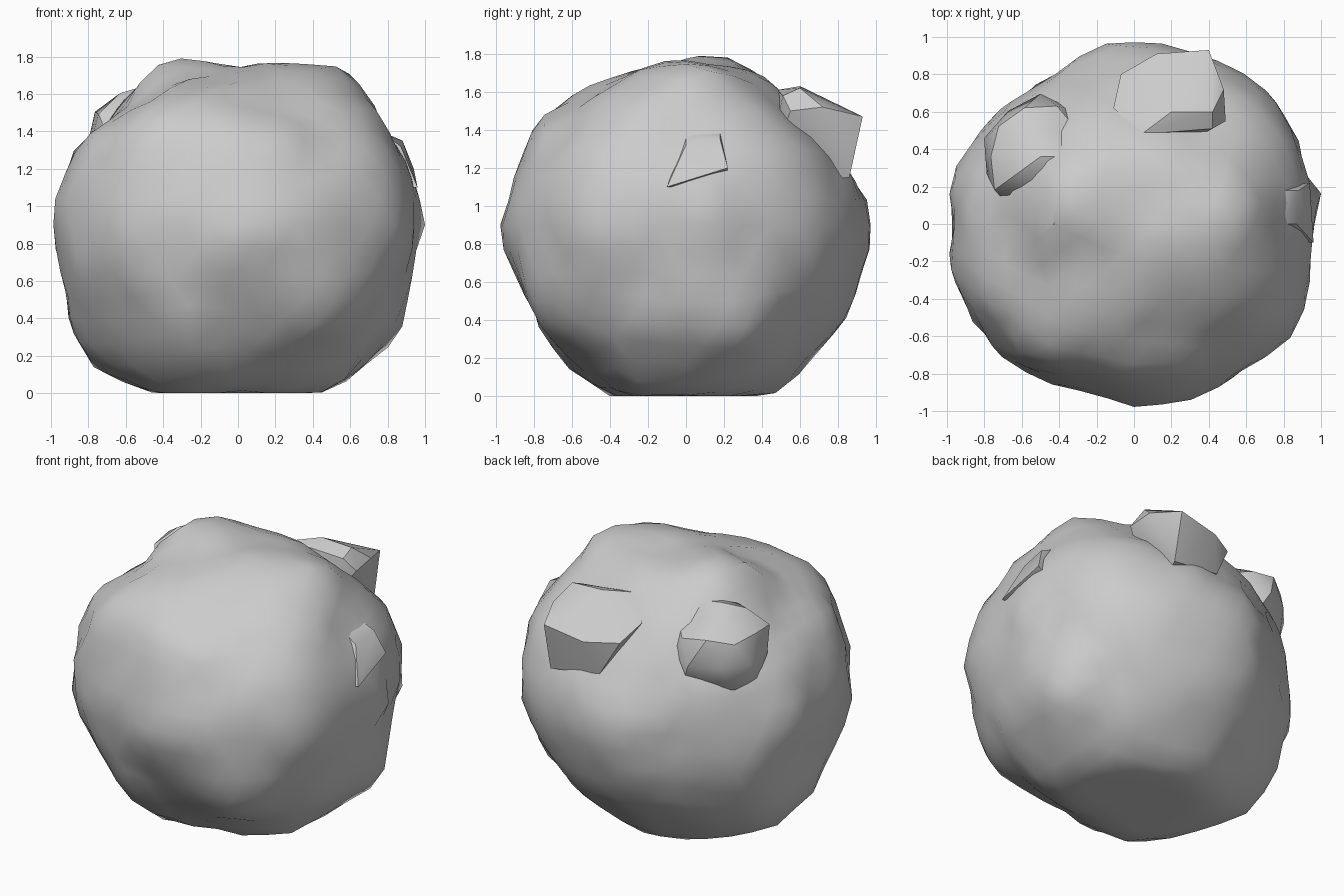
import bpy
import bmesh
import math
from mathutils import Vector, noise

cube = bpy.data.objects.get("Cube")
if cube:
    bpy.data.objects.remove(cube, do_unlink=True)

CENTRE = Vector((0, 0, 0.9))

# One stone colour
stone = bpy.data.materials.new("grey_stone")
stone.use_nodes = True
GREY = (0.6, 0.6, 0.6, 1)
stone.diffuse_color = GREY
stone.node_tree.nodes["Principled BSDF"].inputs["Base Color"].default_value = GREY

# Upright outlines, with height measured from the ground
front_outline = [(-1, 1), (-.97, .6), (-.9, .3), (-.77, .14), (-.4, .02), (.45, .01),
                 (.62, .16), (.88, .36), (.92, .65), (1, .87), (.96, 1.2), (.76, 1.5),
                 (.6, 1.73), (.27, 1.78), (0, 1.75), (-.33, 1.79), (-.47, 1.74),
                 (-.6, 1.6), (-.78, 1.42), (-.93, 1.27)]
side_outline = [(-.98, .87), (-.9, .6), (-.8, .42), (-.6, .2), (-.25, .01), (.43, .01),
                (.6, .2), (.85, .35), (.95, .6), (.98, .9), (.95, 1.1), (.83, 1.25),
                (.6, 1.5), (.43, 1.7), (.1, 1.76), (-.4, 1.69), (-.6, 1.59),
                (-.8, 1.48), (-.86, 1.35), (-.92, 1.1)]
# Level and slanted outlines, measured from the middle of the boulder
plan_outline = [(1, .17), (.97, -.1), (.96, -.35), (.87, -.6), (.6, -.8), (.4, -.93),
                (0, -.97), (-.25, -.9), (-.65, -.78), (-.87, -.5), (-1, -.23), (-.95, 0),
                (-1, .17), (-.9, .42), (-.7, .6), (-.4, .83), (-.13, .98), (.4, .93),
                (.67, .78), (.85, .5), (.9, .25)]
slant_a = [(-1.03, -.14), (-1, .11), (-.99, .33), (-.9, .52), (-.6, .66), (-.5, .78),
           (-.29, .94), (-.13, .98), (.18, .88), (.37, .8), (.62, .62), (.87, .46),
           (1.03, .17), (.95, -.26), (.85, -.72), (.32, -1.03), (.21, -1.03),
           (-.13, -.96), (-.35, -.95), (-.73, -.76), (-.83, -.54)]
slant_b = [(-1.04, .08), (-1, .36), (-.85, .58), (-.68, .77), (-.35, .93), (-.15, .95),
           (.02, .88), (.33, .83), (.6, .78), (.83, .55), (.93, .43), (1.01, .18),
           (1.02, -.23), (.85, -.61), (.75, -.83), (.55, -.99), (.27, -1.04),
           (-.38, -.97), (-.55, -.84), (-.88, -.45), (-1.03, -.14)]
slant_c = [(-1.08, 0), (-1.03, .27), (-.9, .49), (-.65, .8), (-.43, .94), (-.25, .97),
           (0, .92), (.3, .85), (.58, .7), (.87, .3), (.92, .18), (1, -.17), (.9, -.48),
           (.9, -.64), (.69, -.9), (.49, -.9), (.19, -1.07), (-.34, -.96), (-.45, -.82),
           (-.9, -.59), (-1.02, -.33), (-1, -.12)]

# Local swells and dents: direction, height, width
swells = [((-.33, .1, .9), .05, .18), ((-.5, -.68, .6), .05, .2),
          ((-1, -.23, .08), .03, .13), ((-1, .17, .08), .03, .13),
          ((1, .17, 0), .03, .13), ((0, -1, -.03), .03, .18),
          ((-.13, 1, 0), .03, .15), ((.81, .35, -.58), .03, .15),
          ((.6, .05, .83), .03, .15), ((.85, -.5, -.28), .03, .13),
          ((-.85, -.45, -.2), .03, .13), ((1, .1, -.33), .02, .15),
          ((-.35, -.2, .85), -.04, .15), ((.78, -.45, -.45), -.04, .15),
          ((-.7, -.6, -.38), -.04, .15), ((.82, .1, .5), -.03, .2),
          ((1, -.08, -.1), -.03, .13)]


def section(points, across, up, mid=0):
    """Plane through the middle with its outline as sorted (angle, radius)."""
    across, up = Vector(across).normalized(), Vector(up).normalized()
    ring = sorted((math.atan2(v - mid, u), math.hypot(u, v - mid)) for u, v in points)
    first, last = ring[0], ring[-1]
    ring = [(last[0] - math.tau, last[1])] + ring + [(first[0] + math.tau, first[1])]
    return across, up, across.cross(up), ring


def radius_at(ring, u, v):
    angle = math.atan2(v, u)
    for (a, ra), (b, rb) in zip(ring, ring[1:]):
        if a <= angle <= b:
            return ra + (rb - ra) * (angle - a) / (b - a)
    return ring[-1][1]


def slanted(points, facing, tilt):
    """Section square to a horizontal facing direction tipped up by tilt degrees."""
    hx, hy = facing
    t = math.radians(tilt)
    up = (-hx * math.sin(t), -hy * math.sin(t), math.cos(t))
    return section(points, (-hy, hx, 0), up)


def finish(name, bm):
    bmesh.ops.recalc_face_normals(bm, faces=bm.faces)
    mesh = bpy.data.meshes.new(name)
    bm.to_mesh(mesh)
    bm.free()
    mesh.materials.append(stone)
    obj = bpy.data.objects.new(name, mesh)
    bpy.context.collection.objects.link(obj)
    bpy.ops.object.select_all(action='DESELECT')
    obj.select_set(True)
    bpy.context.view_layer.objects.active = obj
    bpy.ops.object.shade_smooth_by_angle(angle=math.radians(30))


# Boulder body: sphere pushed out to the blended outlines, with a flat base
sections = [section(front_outline, (1, 0, 0), (0, 0, 1), CENTRE.z),
            section(side_outline, (0, 1, 0), (0, 0, 1), CENTRE.z),
            section(plan_outline, (1, 0, 0), (0, 1, 0)),
            slanted(slant_a, (.6, -.8), 27.5),
            slanted(slant_b, (-.6, .8), 27.5),
            slanted(slant_c, (.64, .77), -28)]
bm = bmesh.new()
bmesh.ops.create_icosphere(bm, subdivisions=4, radius=1)
for vert in bm.verts:
    d = vert.co.normalized()
    total = weight_sum = 0
    for across, up, normal, ring in sections:
        weight = 1 / (d.dot(normal) ** 2 + 0.02)
        total += weight * radius_at(ring, d.dot(across), d.dot(up))
        weight_sum += weight
    radius = total / weight_sum + 0.03 * noise.noise(d * 5)
    # surface sinks inside the outlines, except under the base
    sink = 0.028 + 0.05 * min(abs(d.dot(s[2])) for s in sections)
    radius -= sink * min(1, 3 * (1 + d.z))
    for direction, height, width in swells:
        gap = (d - Vector(direction).normalized()).length
        radius += height * math.exp(-(gap / width) ** 2)
    vert.co = CENTRE + d * radius
    vert.co.z = max(vert.co.z, 0)
    for i in (0, 1):
        vert.co[i] = max(-1, min(1, vert.co[i]))
finish("boulder_body", bm)


# Angular chunks that break out of the surface
def chunk(name, points):
    bm = bmesh.new()
    for p in points:
        bm.verts.new(p)
    hull = bmesh.ops.convex_hull(bm, input=bm.verts)
    loose = {e for e in hull["geom_interior"] if isinstance(e, bmesh.types.BMVert)}
    bmesh.ops.delete(bm, geom=list(loose), context='VERTS')
    finish(name, bm)


chunk("rear_ledge", [(-.11, .62, 1.5), (.04, .48, 1.61), (.42, .51, 1.58), (.49, .55, 1.5),
                     (.2, .6, 1.63), (.42, .6, 1.62), (-.07, .8, 1.42), (.12, .91, 1.42),
                     (.4, .93, 1.47), (.48, .72, 1.52), (.05, .84, 1.2), (.4, .86, 1.15),
                     (.2, .4, 1.1)])
chunk("side_ledge", [(.79, 0, 1.38), (.81, .18, 1.38), (.87, 0, 1.32), (.88, .18, 1.35),
                     (.94, .22, 1.2), (.96, -.1, 1.1), (.75, -.1, 1.1), (.7, .2, 1.1)])

# Rounded knob on the rear shoulder
bm = bmesh.new()
bmesh.ops.create_icosphere(bm, subdivisions=2, radius=0.3)
for vert in bm.verts:
    vert.co *= 1 + 0.2 * noise.noise(vert.co * 5)
    vert.co += Vector((-.5, .36, 1.34))
finish("rear_knob", bm)
